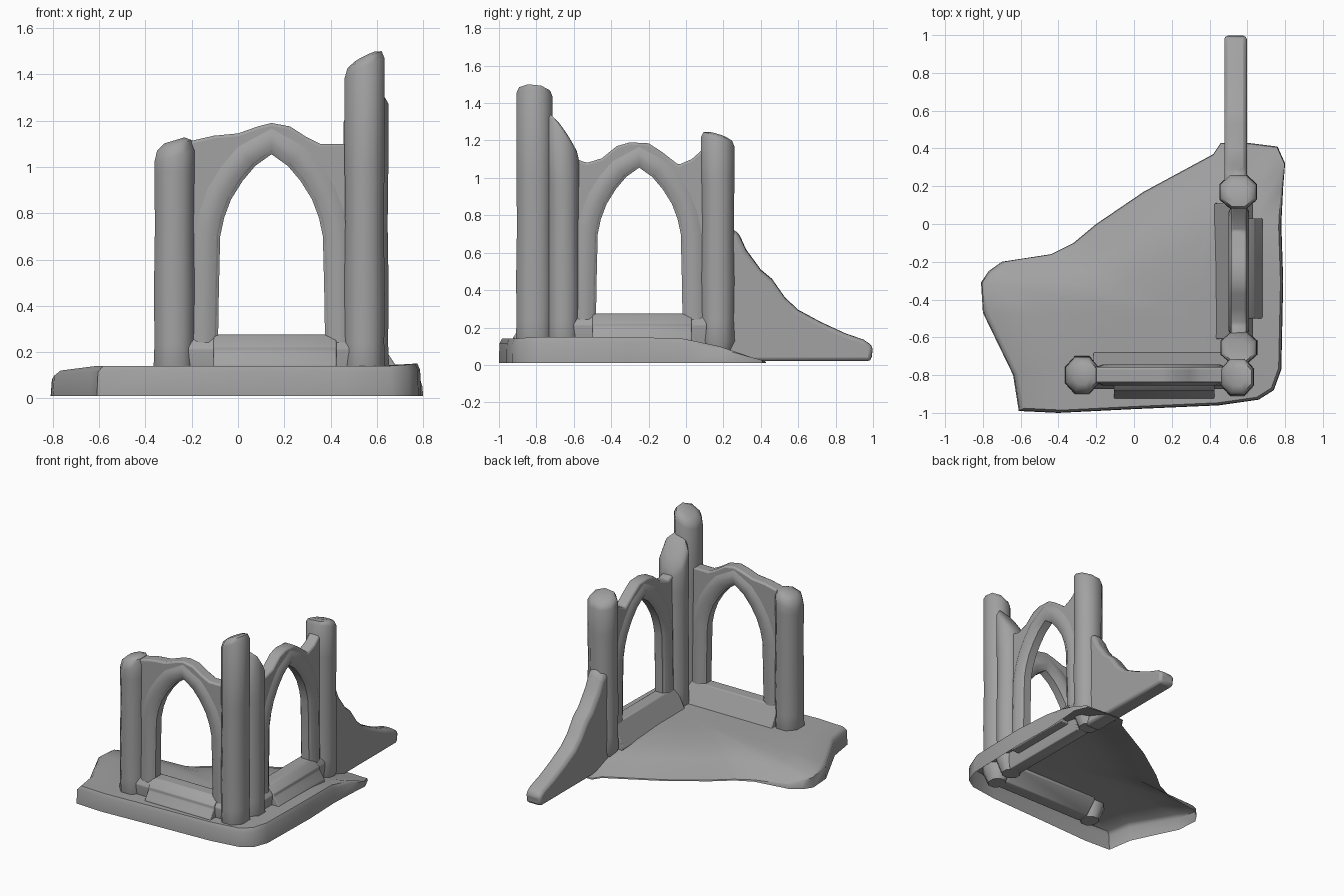
import bpy, bmesh, math
from mathutils import Vector

if "Cube" in bpy.data.objects:
    bpy.data.objects.remove(bpy.data.objects["Cube"])

# Dark grey stone
stone = bpy.data.materials.new("stone")
stone.diffuse_color = (.36, .36, .36, 1)
stone.use_nodes = True
stone.node_tree.nodes["Principled BSDF"].inputs["Base Color"].default_value = stone.diffuse_color


def finish(name, bm, bevel=0.0, angle=50):
    bmesh.ops.recalc_face_normals(bm, faces=bm.faces)
    me = bpy.data.meshes.new(name)
    bm.to_mesh(me)
    bm.free()
    me.materials.append(stone)
    ob = bpy.data.objects.new(name, me)
    bpy.context.collection.objects.link(ob)
    if bevel:
        m = ob.modifiers.new("worn_edges", "BEVEL")
        m.width, m.segments, m.limit_method = bevel, 2, "ANGLE"
    bpy.ops.object.select_all(action="DESELECT")
    ob.select_set(True)
    bpy.context.view_layer.objects.active = ob
    bpy.ops.object.shade_smooth_by_angle(angle=math.radians(angle))
    return ob


def loft(bm, rings):
    """Bridge successive closed rings of coordinates with quads."""
    vs = [[bm.verts.new(p) for p in r] for r in rings]
    for a, b in zip(vs, vs[1:]):
        n = len(a)
        for i in range(n):
            j = (i + 1) % n
            bm.faces.new((a[i], a[j], b[j], b[i]))
    return vs


def solid(name, rings, bevel=0.0, angle=50):
    """Closed solid lofted through matching rings."""
    bm = bmesh.new()
    vs = loft(bm, rings)
    bm.faces.new(vs[0])
    bm.faces.new(vs[-1])
    return finish(name, bm, bevel, angle)


# Broken ground slab: outline with edge height, open underneath
outline = [(-.61, -.99, .14), (-.4, -1, .14), (0, -.98, .14), (.45, -.96, .14), (.66, -.93, .14),
           (.74, -.88, .145), (.78, -.77, .15), (.79, -.3, .15), (.78, 0, .14), (.79, .2, .10),
           (.80, .32, .06), (.76, .41, .03), (.6, .43, .02), (.46, .43, .02), (.42, .37, .02),
           (.05, .17, .02), (-.2, 0, .02), (-.32, -.1, .02), (-.44, -.16, .025), (-.7, -.2, .05),
           (-.77, -.25, .08), (-.81, -.31, .1), (-.80, -.47, .12), (-.64, -.8, .14)]
C = Vector((.3, -.5))
bm = bmesh.new()
rings = []
for f, k, t in ((1, 0, 0), (.995, .8, 0), (.97, 1, 0), (.75, 1, .6), (.5, 1, .9), (.2, 1, 1)):
    ring = []
    for x, y, z in outline:
        p = C + (Vector((x, y)) - C) * f
        h = .01 + (z - .01) * k
        ring.append((p.x, p.y, h + (.14 - h) * t))
    rings.append(ring)
bm.faces.new(loft(bm, rings)[-1])
finish("ground_slab", bm)


# Broken eight-sided pillars with tilted, rounded tops
def pillar(name, cx, cy, rx, ry, top, sx, sy, round_top=.05):
    rings = []
    specs = [(.03, .65), (.13, 1.04), (.24, .99), (.45, 1.02), (.75, .97),
             (.98, 1.0), ("t", 1), ("c", .86), ("p", .5)]
    for z, s in specs:
        ring = []
        for i in range(8):
            a = math.radians(22.5 + 45 * i)
            x = max(-.88, min(.88, math.cos(a))) * rx * s * 1.12
            y = max(-.88, min(.88, math.sin(a))) * ry * s * 1.12
            tip = top + sx * x + sy * y
            if isinstance(z, str):
                h = tip - {"t": 1, "c": .3, "p": 0}[z] * round_top
            else:
                h = min(z, tip - round_top - .01 - (1 - z) * .08)
            ring.append((cx + x, cy + y, h))
        rings.append(ring)
    solid(name, rings)


pillar("left_pillar", -.275, -.80, .088, .098, 1.115, .3, 0, .07)
pillar("corner_pillar_front", .547, -.81, .087, .098, 1.475, .5, -.1)
pillar("corner_pillar_side", .555, -.655, .096, .084, 1.25, .25, -1.4)
pillar("end_pillar", .552, .17, .098, .09, 1.23, .1, -.3, .04)

# Pointed arch path, mirrored about the apex
half = [(-.232, .2), (-.228, .45), (-.222, .7), (-.205, .78), (-.175, .86),
        (-.125, .94), (-.07, 1.005)]
path = half + [(0, 1.055)] + [(-u, z) for u, z in reversed(half)]
rib = [(0, -.03), (.04, -.055), (.085, -.055), (.115, -.04),
       (.115, .04), (.085, .055), (.04, .055), (0, .03)]
# wall foot with slopes on both sides, and the projecting outer sill
foot = [(-.045, .03), (-.13, .12), (-.05, .275), (.03, .275), (.075, .215),
        (.065, .12), (.045, .03)]
ledge = [(0, .10), (0, .275), (.035, .272), (.085, .225), (.085, .205), (.125, .145), (.125, .10)]


def bay(name, to_world, top):
    # moulded arch and jambs, swept along the opening
    rings = []
    for i, (u, z) in enumerate(path):
        a = Vector(path[max(i - 1, 0)])
        b = Vector(path[min(i + 1, len(path) - 1)])
        t = (b - a).normalized()
        rings.append([to_world(u - t.y * o, v, z + t.x * o) for o, v in rib])
    solid(name + "_arch_moulding", rings, angle=45)
    # thin wall around the arch with a crumbled top
    poly = [(-.36, .05)] + top + [(.36, .05), (.25, .05)]
    poly += [(u * 1.03, z + .01) for u, z in reversed(path)] + [(-.25, .05)]
    solid(name + "_wall", [[to_world(u, v, z) for u, z in poly] for v in (-.042, .042)], .012)
    # wall foot and sloping window sill
    solid(name + "_wall_foot", [[to_world(u, v, z) for v, z in foot] for u in (-.36, .36)], .006)
    solid(name + "_sill", [[to_world(u, v, z) for v, z in ledge] for u in (-.25, .28)], .006)


bay("front", lambda u, v, z: (.145 + u, -.80 - v, z),
    [(-.36, 1.11), (-.25, 1.135), (-.145, 1.145), (-.06, 1.175), (0, 1.19), (.08, 1.175),
     (.15, 1.13), (.21, 1.10), (.36, 1.10)])
bay("side", lambda u, v, z: (.555 + v, -.25 + u, z),
    [(-.36, 1.11), (-.28, 1.08), (-.2, 1.105), (-.12, 1.17), (-.05, 1.19), (.05, 1.185),
     (.12, 1.14), (.21, 1.07), (.28, 1.10), (.36, 1.17)])

# Collapsed wall tapering down behind the end pillar
slope = [(.19, .02), (.19, .76), (.25, .73), (.28, .71), (.32, .62), (.4, .51), (.46, .46),
         (.53, .36), (.6, .295), (.72, .23), (.85, .17), (.95, .135), (1, .10), (.99, .02)]
solid("collapsed_wall", [[(x, y, .02 + (z - .02) * k) for y, z in slope]
                         for x, k in ((.478, .94), (.54, 1), (.597, .98))], .02)
